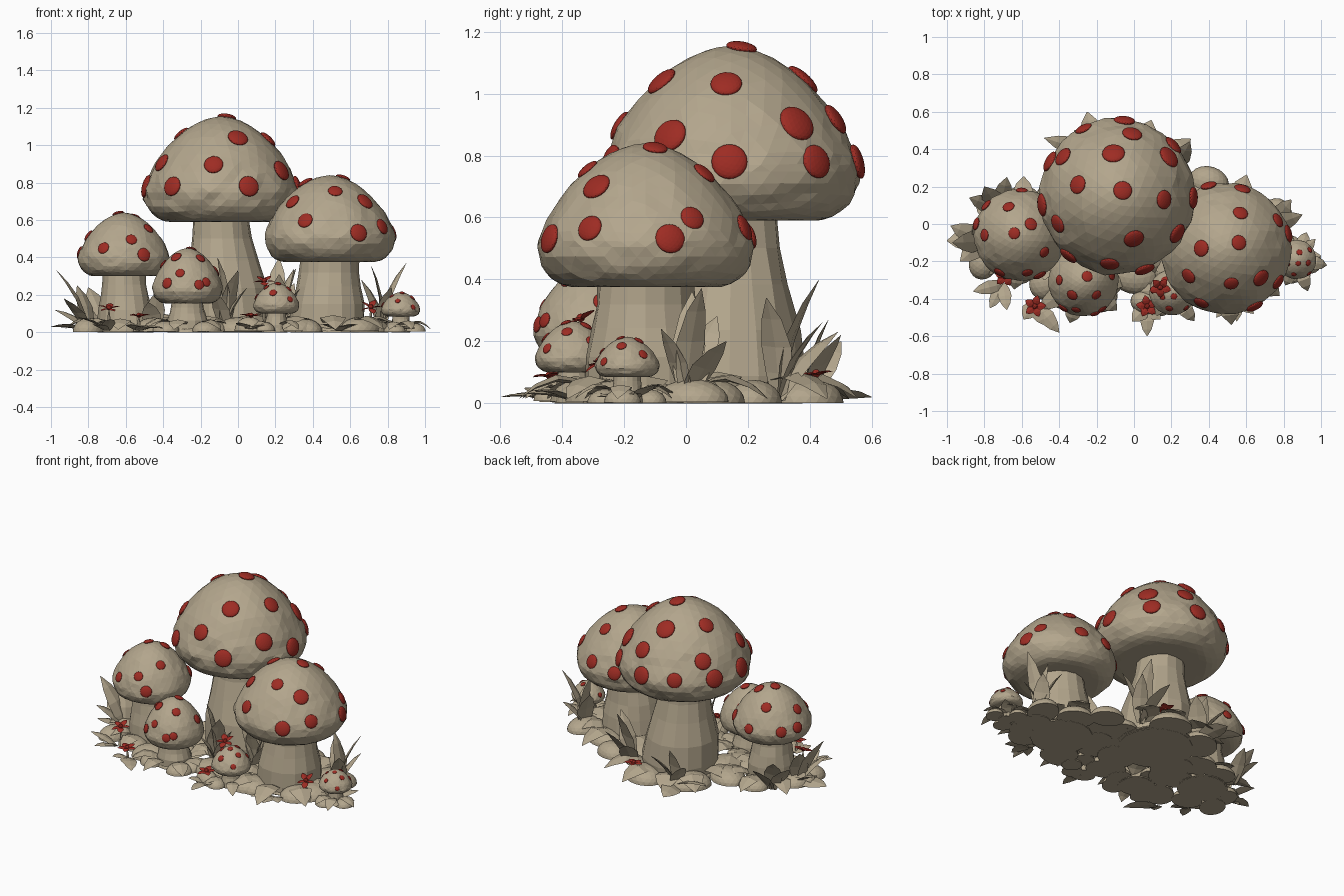
import bpy, bmesh, math, random
from mathutils import Vector, noise

if "Cube" in bpy.data.objects:
    bpy.data.objects.remove(bpy.data.objects["Cube"])

random.seed(7)


def material(name, col):
    m = bpy.data.materials.new(name)
    m.diffuse_color = (*col, 1)
    m.use_nodes = True
    m.node_tree.nodes["Principled BSDF"].inputs["Base Color"].default_value = m.diffuse_color
    return m


BEIGE = material("stone_beige", (0.45, 0.38, 0.265))
RED = material("spot_red", (0.34, 0.025, 0.017))


def finish(bm, name, mat):
    bmesh.ops.recalc_face_normals(bm, faces=bm.faces)
    me = bpy.data.meshes.new(name)
    bm.to_mesh(me)
    bm.free()
    me.materials.append(mat)
    ob = bpy.data.objects.new(name, me)
    bpy.context.collection.objects.link(ob)
    return ob


# dome height (0..1) at radial fraction t, slightly conical
def dome(t):
    return max(0, 1 - min(t, 1) ** 1.8) ** 0.7


def bump(x, y, z, seed):
    return 1 + 0.035 * noise.noise(Vector((x + seed * 9, y, z)) * 4.5)


# cap: icosphere with a tall dome above and a flattened underside
def cap(name, c, r, z_low, z_top):
    z0 = z_low + 0.28 * (z_top - z_low)
    h, d = z_top - z0, z0 - z_low
    bm = bmesh.new()
    bmesh.ops.create_icosphere(bm, subdivisions=4, radius=1)
    for v in bm.verts:
        n = v.co.copy()
        if n.z > 0:
            f = dome(math.hypot(n.x, n.y))
            z, k = f * h, bump(n.x, n.y, f, c[0])
        else:
            z, k = -d * (1 - (1 - min(1, -n.z * 1.35)) ** 1.4), bump(n.x, n.y, n.z, c[0])
        v.co = Vector((c[0] + n.x * r * k, c[1] + n.y * r * k, z0 + z))
    finish(bm, name + "_cap", BEIGE)
    return z0, h


# stem: lathe with a swollen foot
def stem(name, c, foot, r_top, r_bot, height):
    bm = bmesh.new()
    rings, sides = [], 16
    profile = [(0, 0.95), (0.15, 1.0), (0.4, 0.85), (0.65, 0.4), (0.85, 0.1), (1.05, 0)]
    for t, w in profile:
        r = r_top + (r_bot - r_top) * w
        cx = foot[0] + (c[0] - foot[0]) * t
        cy = foot[1] + (c[1] - foot[1]) * t
        ring = []
        for i in range(sides):
            a = math.tau * i / sides
            rr = r * random.uniform(0.97, 1.03)
            ring.append(bm.verts.new((cx + rr * math.cos(a), cy + rr * math.sin(a), t * height)))
        rings.append(ring)
    for lo, hi in zip(rings, rings[1:]):
        for i in range(sides):
            j = (i + 1) % sides
            bm.faces.new((lo[i], lo[j], hi[j], hi[i]))
    bm.faces.new(rings[0])
    bm.faces.new(rings[-1])
    finish(bm, name + "_stem", BEIGE)


# spots: low domes set on the cap along its normal
def spots(name, c, r, z0, h, points, size):
    bm = bmesh.new()
    for x, y in points:
        u = Vector((x - c[0], y - c[1], 0)) / r
        t = min(u.length, 0.985)
        u = u.normalized() * t
        f = dome(t)
        slope = (dome(max(t - .01, 0)) - dome(t + .01)) / .02 * h / r
        nor = (u.normalized() * slope + Vector((0, 0, 1))).normalized()
        q = nor.to_track_quat('Z', 'Y')
        s = size * random.uniform(0.85, 1.12)
        k = bump(u.x, u.y, f, c[0])
        pos = Vector((c[0] + u.x * r * k, c[1] + u.y * r * k, z0 + f * h))
        for v in bmesh.ops.create_icosphere(bm, subdivisions=3, radius=1)["verts"]:
            v.co = pos + q @ Vector((v.co.x * s, v.co.y * s, v.co.z * s * 0.36))
    finish(bm, name + "_spots", RED)


# blade: folded pointed leaf from base to tip
def blade(bm, base, tip, width, arch=0.1, thick=0.14, twist=0.0):
    base, tip = Vector(base), Vector(tip)
    d = tip - base
    side = Vector((-d.y, d.x, 0))
    side = side.normalized() if side.length > 1e-4 else Vector((1, 0, 0))
    nor = d.normalized().cross(side)
    side, nor = (side * math.cos(twist) + nor * math.sin(twist),
                 nor * math.cos(twist) - side * math.sin(twist))
    rings = []
    for t, w in ((0, 0.45), (0.25, 0.85), (0.5, 1), (0.78, 0.66), (1, 0.03)):
        p = base + d * t + nor * (arch * d.length * math.sin(math.pi * t))
        s, n = side * (w * width / 2), nor * (w * width * thick)
        ring = [bm.verts.new(q) for q in (p - s, p + n, p + s, p - n * 0.6)]
        for v in ring:
            v.co.z = max(v.co.z, 0.003)
        rings.append(ring)
    for a, b in zip(rings, rings[1:]):
        for i in range(4):
            j = (i + 1) % 4
            bm.faces.new((a[i], a[j], b[j], b[i]))
    bm.faces.new(rings[0])
    bm.faces.new(rings[-1])


# pebble: flat-bottomed cushion on the ground
def pebble(bm, x, y, rx, ry, h, ang):
    ca, sa, lift = math.cos(ang), math.sin(ang), random.uniform(0, .008)
    for v in bmesh.ops.create_icosphere(bm, subdivisions=3, radius=1)["verts"]:
        px, py = v.co.x * rx, v.co.y * ry
        v.co = (x + px * ca - py * sa, y + px * sa + py * ca, lift + max(0, v.co.z) * h)


# mushrooms: centre, foot, cap radius, cap low/top, stem radii, spot size, spot xy
A = [(-.38, .36), (-.11, .38), (.19, .36), (-.30, .21), (-.06, .18), (.16, .13), (-.41, 0),
     (0, -.08), (.23, -.05), (-.13, -.21), (-.27, .51), (-.01, .48), (-.36, -.18), (.06, -.25),
     (-.51, .1), (.33, .14), (.22, .43), (-.05, .565), (-.46, .34)]
B = [(.57, .06), (.77, .02), (.36, -.13), (.56, -.10), (.29, -.28), (.52, -.32), (.68, -.29),
     (.36, -.42), (.77, -.31), (.58, .19), (.65, -.45), (.20, .06), (.83, -.05), (.40, .2)]
C = [(-.67, .09), (-.55, 0), (-.64, -.05), (-.80, -.06), (-.57, -.26), (-.72, -.26), (-.48, -.15),
     (-.50, -.28), (-.84, 0), (-.60, .18), (-.79, .1), (-.43, .09)]
D = [(-.33, -.38), (-.20, -.38), (-.25, -.28), (-.31, -.46), (-.17, -.455), (-.40, -.3),
     (-.38, -.45), (-.12, -.27), (-.30, -.17), (-.2, -.5)]


def spiral(c, r, n):
    out = []
    for i in range(n):
        t, a = math.sqrt((i + 0.4) / n), i * 2.4 - 1.2
        out.append((c[0] + r * t * math.cos(a), c[1] + r * t * math.sin(a)))
    return out


MUSHROOMS = [
    ("large", (-.09, .145), (-.055, .14), .415, .59, 1.155, .15, .24, .056, A),
    ("medium", (.49, -.13), (.475, -.13), .35, .375, .84, .155, .2, .044, B),
    ("left", (-.61, -.06), (-.6, -.06), .245, .30, .64, .115, .15, .035, C),
    ("front", (-.27, -.305), (-.27, -.3), .187, .155, .45, .085, .11, .029, D),
    ("small", (.205, -.365), (.2, -.36), .122, .10, .265, .05, .065, .019, spiral((.205, -.365), .122, 10)),
    ("tiny", (.87, -.19), (.87, -.19), .104, .085, .215, .045, .05, .015, spiral((.87, -.19), .104, 9)),
]
petals, stones = bmesh.new(), bmesh.new()
for name, c, foot, r, lo, top, rt, rb, size, pts in MUSHROOMS:
    z0, h = cap(name, c, r, lo, top)
    stem(name, c, foot, rt, rb, lo)
    spots(name, c, r, z0, h, pts, size)
    # broad ground leaves and pebbles ringed round each foot
    n = 5 + int(rb * 24)
    f = Vector((*foot, 0))
    for i in range(n):
        a = math.tau * (i + random.uniform(-.2, .2)) / n
        u = Vector((math.cos(a), math.sin(a), 0))
        r1 = (rb + 0.06) * random.uniform(1.35, 1.65)
        blade(petals, f + u * rb * 0.8 + Vector((0, 0, .04)), f + u * r1 + Vector((0, 0, .015)),
              0.05 + rb * 0.45, 0.2, .1)
        if i % 2 == 0:
            q = f + u * (rb + 0.03)
            pebble(stones, q.x, q.y, .04 + rb * .3, .04 + rb * .4, .035 + rb * .2, a)
    pebble(stones, foot[0], foot[1], rb * 1.05, rb * 1.05, .05, 0)

# cushions filling the ground between the mushrooms
for x, y, s in [(.2, -.1, .13), (-.33, -.08, .14), (0, -.27, .13), (.33, -.33, .12), (.7, -.2, .13),
                (.3, .1, .15), (-.4, .12, .13), (.4, .22, .11), (-.45, -.3, .12), (.06, -.42, .08),
                (-.8, -.2, .1), (.75, .02, .12)]:
    pebble(stones, x, y, s, s * .8, .075, random.random() * 3)
finish(petals, "ground_leaves", BEIGE)
finish(stones, "ground_pebbles", BEIGE)

# tall leaf tufts: root, then leaf tips
tufts = {
    (-.8, -.08): [(-.97, -.1, .33), (-1, -.09, .03), (-.86, 0, .25), (-.93, -.2, .18), (-.98, -.01, .12)],
    (-.72, .1): [(-.8, .2, .24), (-.68, .25, .18), (-.88, .14, .2)],
    (.76, 0): [(.9, .05, .37), (.71, .02, .36), (.66, .1, .28), (.84, .13, .2), (.82, -.08, .24)],
    (.22, -.12): [(.3, -.08, .34), (.12, -.14, .3), (.22, -.2, .31), (.37, -.2, .27)],
    (-.07, -.15): [(-.11, -.18, .4), (0, -.2, .33), (.05, -.14, .24), (-.13, -.26, .22)],
    (-.45, -.2): [(-.43, -.26, .22), (-.48, -.3, .16)],
    (.2, .3): [(.22, .43, .4), (.3, .44, .26), (.31, .26, .34), (.12, .49, .23)],
    (-.2, .39): [(-.25, .6, .02), (-.32, .5, .2), (-.08, .5, .22), (-.2, .46, .27), (-.48, .46, .1)],
}
low_tufts = {
    (-.53, -.42): [(-.4, -.58, .02), (-.59, -.51, .04), (-.48, -.54, .03)],
    (.07, -.44): [(.07, -.6, .02), (-.01, -.52, .05), (.14, -.51, .04)],
    (-.7, -.32): [(-.68, -.46, .07), (-.77, -.45, .04), (-.86, -.36, .08)],
    (.54, -.37): [(.55, -.52, .03), (.44, -.5, .04), (.64, -.48, .04)],
    (.87, -.18): [(1, -.17, .03), (.94, -.29, .02), (.97, -.08, .06), (.84, -.32, .03)],
}
bm = bmesh.new()
for group, w, tw in ((tufts, .115, .35), (low_tufts, .08, 0)):
    for (x, y), tips in group.items():
        for tip in tips:
            blade(bm, (x, y, .01), tip, w * random.uniform(.85, 1.1), .07, .1, random.uniform(-tw, tw))
finish(bm, "tall_leaves", BEIGE)

# red flowers: five petals round a bud, on thin stalks
fl, stalks = bmesh.new(), bmesh.new()
for x, y, z, tilt in [(-.69, -.28, .125, .4), (-.53, -.44, .085, .1), (.07, -.44, .085, .15),
                      (.14, -.34, .27, .5), (.71, -.28, .13, .7), (.1, .42, .09, .1)]:
    o = Vector((x, y, z))
    for i in range(5):
        a = math.tau * i / 5 + x * 7
        u = Vector((math.cos(a), math.sin(a) * math.cos(tilt), math.sin(a) * math.sin(tilt) + .12))
        blade(fl, o + u * .006, o + u * .06, .042, .08, .1)
    for v in bmesh.ops.create_icosphere(fl, subdivisions=2, radius=.014)["verts"]:
        v.co += o + Vector((0, 0, .006))
    blade(stalks, (x, y + .01, 0), o, .018, 0, .5)
finish(fl, "flowers", RED)
finish(stalks, "flower_stalks", BEIGE)
